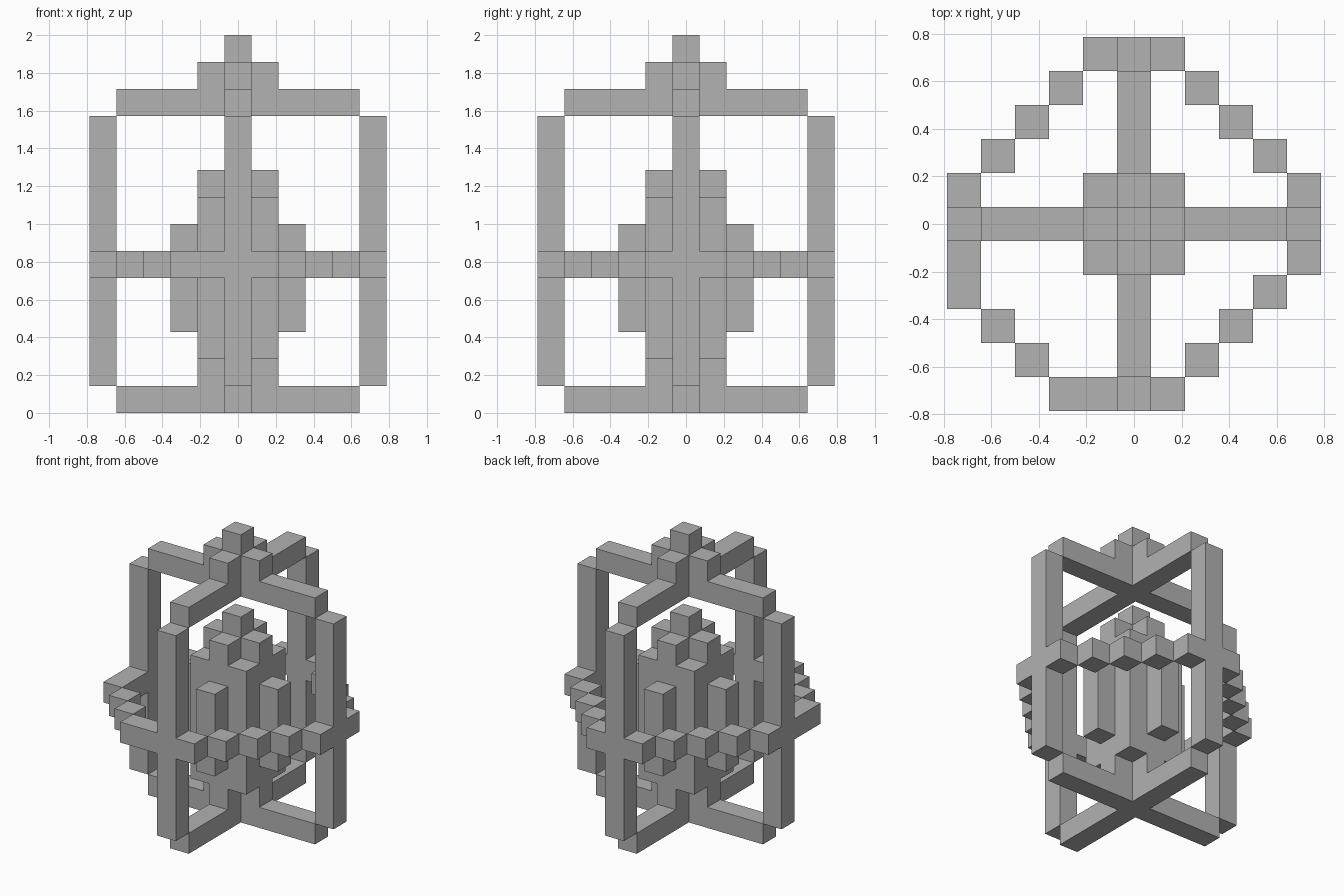
import bpy
import bmesh
from mathutils import Matrix, Vector

U = 1 / 7  # edge of one block

cube = bpy.data.objects.get("Cube")
if cube:
    bpy.data.objects.remove(cube, do_unlink=True)

stone = bpy.data.materials.new("light grey")
stone.use_nodes = True
stone.diffuse_color = (0.445, 0.445, 0.445, 1)
stone.node_tree.nodes["Principled BSDF"].inputs["Base Color"].default_value = stone.diffuse_color


def build(name, boxes):
    """One object from boxes given as (x, y, z) block ranges, z measured from the ground."""
    bm = bmesh.new()
    for ranges in boxes:
        low = Vector([r[0] for r in ranges]) * U
        high = Vector([r[1] for r in ranges]) * U
        size = Matrix.Diagonal(high - low).to_4x4()
        bmesh.ops.create_cube(bm, size=1, matrix=Matrix.Translation((low + high) / 2) @ size)
    mesh = bpy.data.meshes.new(name)
    bm.to_mesh(mesh)
    bm.free()
    mesh.materials.append(stone)
    obj = bpy.data.objects.new(name, mesh)
    bpy.context.collection.objects.link(obj)
    return obj


def cell(i):
    return (i - 0.5, i + 0.5)


def four_arms(inner, outer, z):
    """Four one-block-wide arms reaching out along x and y."""
    boxes = []
    for span in ((inner, outer), (-outer, -inner)):
        boxes += [(span, cell(0), z), (cell(0), span, z)]
    return boxes


def cross(reach, z):
    return four_arms(0.5, reach, z) + [(cell(0), cell(0), z)]


# Outer cage
build("bottom_cross", cross(4.5, (0, 1)))
build("cage_posts", four_arms(4.5, 5.5, (1, 11)))
build("top_cross", cross(4.5, (11, 12)))
build("top_finial", cross(1.5, (12, 13)) + [(cell(0), cell(0), (13, 14))])

# Stepped ring around the middle, with one corner pushed outward
belt = (5, 6)
ring = [(2, 4), (3, 3), (4, 2), (-2, 4), (-3, 3), (-4, 2),
        (2, -4), (3, -3), (4, -2), (-3, -4), (-4, -3), (-2, -5), (-5, -2)]
for side in (-5, 5):
    for i in (-1, 1):
        ring += [(side, i), (i, side)]
build("middle_ring", [(cell(x), cell(y), belt) for x, y in ring])

# Central core
wide = (-1.5, 1.5)
build("core_foot", cross(1.5, (1, 2)))
build("core_body", [(wide, wide, (2, 8))])
build("core_cap", cross(1.5, (8, 9)) + [(cell(0), cell(0), (9, 10))])
build("core_side_ribs", four_arms(1.5, 2.5, (3, 7)))
